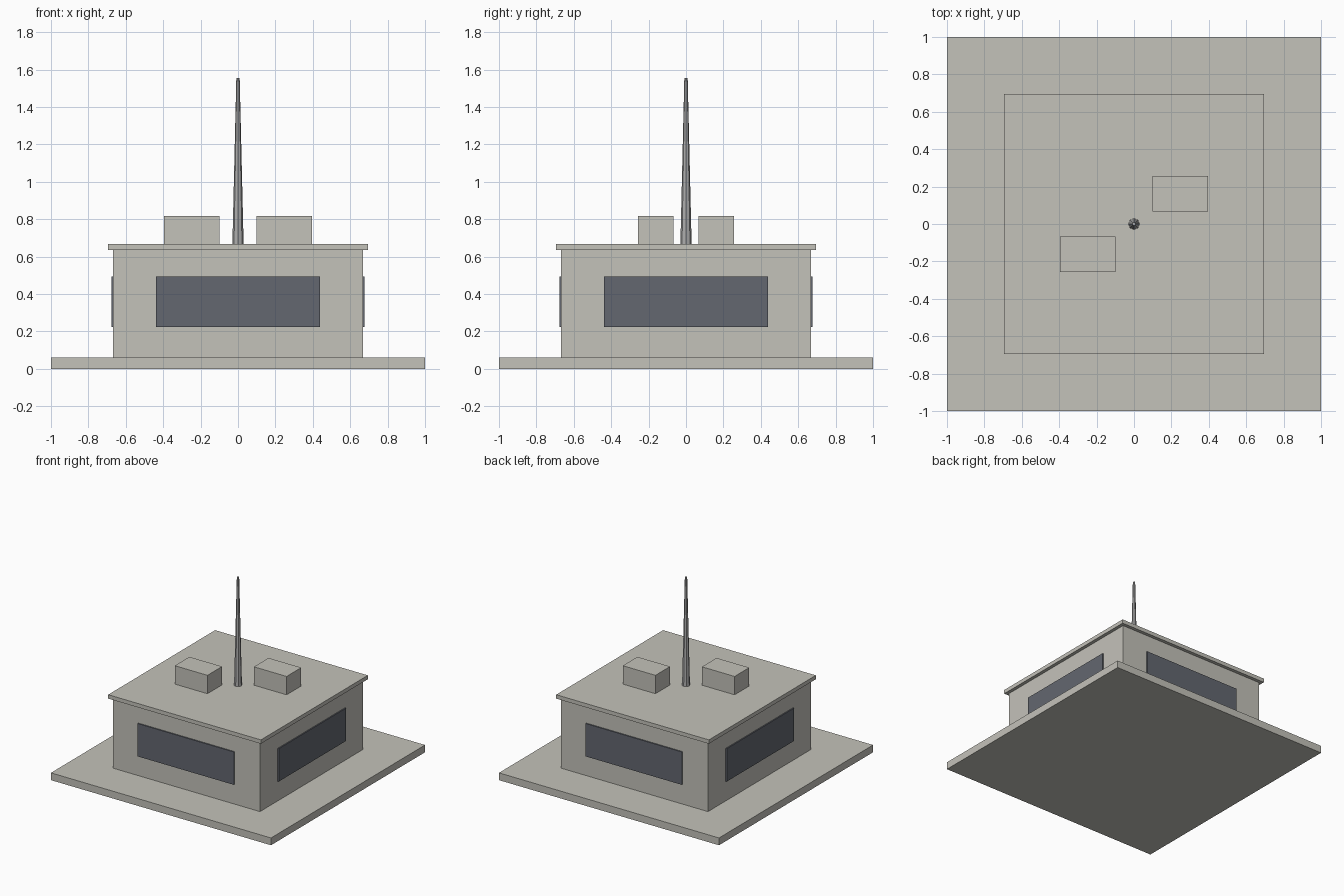
import bpy
from math import pi, sin, cos

cube = bpy.data.objects.get("Cube")
if cube:
    bpy.data.objects.remove(cube, do_unlink=True)


def material(name, colour):
    mat = bpy.data.materials.new(name)
    mat.use_nodes = True
    mat.diffuse_color = (*colour, 1)
    mat.node_tree.nodes["Principled BSDF"].inputs["Base Color"].default_value = (*colour, 1)
    return mat


concrete = material("warm grey concrete", (0.55, 0.54, 0.49))
glass = material("dark blue grey glass", (0.125, 0.135, 0.16))
metal = material("grey metal", (0.42, 0.42, 0.42))


def box(name, centre, size, bottom, top, mat, turn=0):
    """Box given by its plan centre, plan size and height range."""
    bpy.ops.mesh.primitive_cube_add(
        size=1, location=(*centre, (bottom + top) / 2), rotation=(0, 0, turn))
    obj = bpy.context.object
    obj.name = name
    obj.scale = (*size, top - bottom)
    bpy.ops.object.transform_apply(location=False, rotation=False, scale=True)
    obj.data.materials.append(mat)
    return obj


# Ground slab, walls and overhanging roof
box("base_slab", (0, 0), (2, 2), 0, 0.06, concrete)
box("walls", (0, 0), (1.334, 1.334), 0.06, 0.635, concrete)
box("roof_slab", (0, 0), (1.388, 1.388), 0.635, 0.667, concrete)

# One thin window plate on each wall
for i, side in enumerate(("front", "left", "back", "right")):
    turn = i * pi / 2
    centre = (0.672 * sin(turn), -0.672 * cos(turn))
    box(side + "_window", centre, (0.875, 0.0098), 0.222, 0.492, glass, turn)

# Two roof units, placed opposite each other
for side, s in (("right", -1), ("left", 1)):
    box(side + "_roof_unit", (s * 0.247, s * 0.161), (0.297, 0.19), 0.667, 0.818, concrete)

# Tapered mast
bpy.ops.mesh.primitive_cone_add(
    vertices=8, radius1=0.03, radius2=0.009, depth=0.888, location=(0, 0, 1.111))
mast = bpy.context.object
mast.name = "mast"
mast.data.materials.append(metal)
